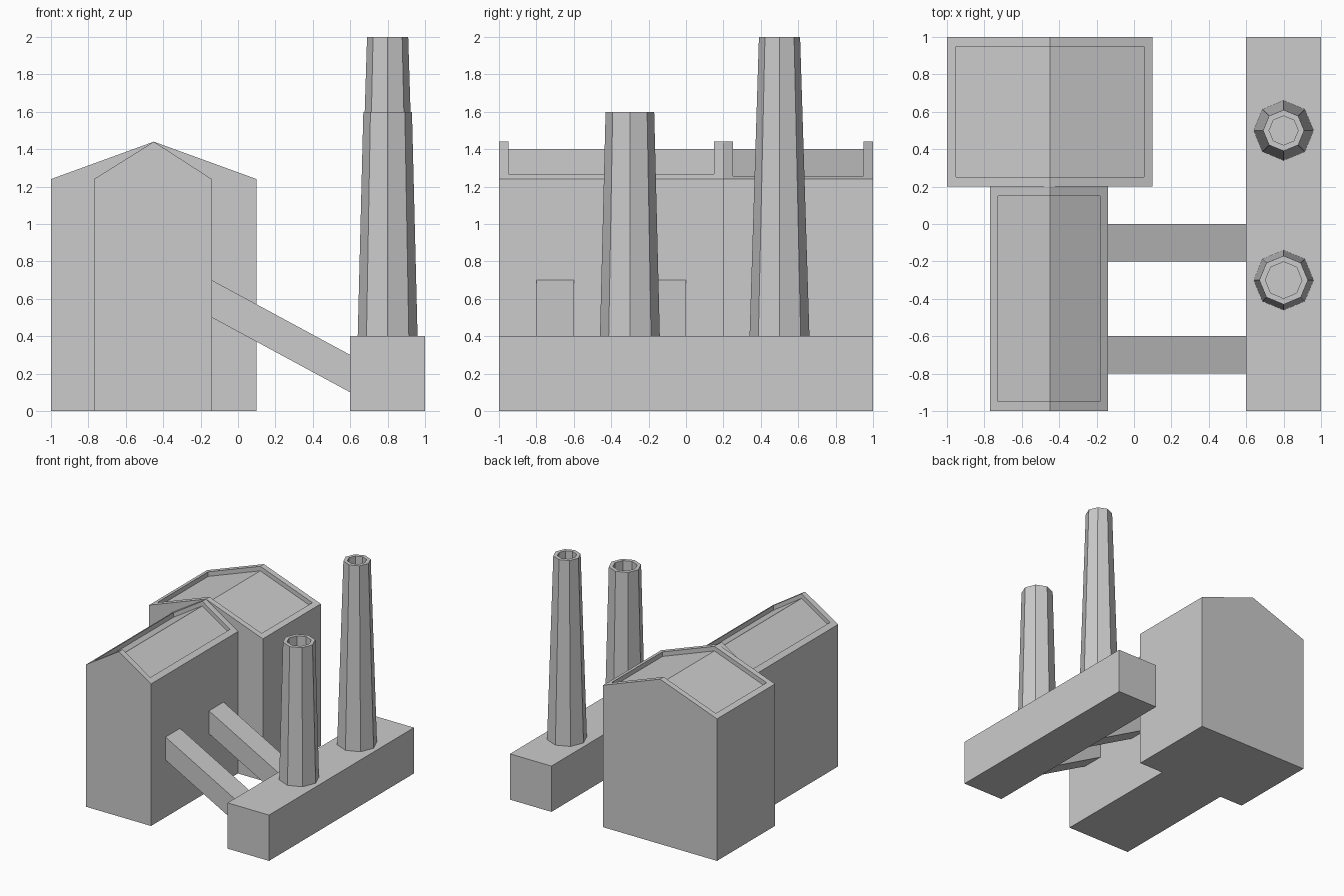
import bpy, bmesh
from math import cos, sin, pi
from mathutils import Vector

if "Cube" in bpy.data.objects:
    bpy.data.objects.remove(bpy.data.objects["Cube"])


def loft(bm, a, b):
    """Closed solid between two matching loops of points; returns the end cap at b."""
    va = [bm.verts.new(p) for p in a]
    vb = [bm.verts.new(p) for p in b]
    n = len(va)
    for i in range(n):
        j = (i + 1) % n
        bm.faces.new((va[i], va[j], vb[j], vb[i]))
    bm.faces.new(va[::-1])
    cap = bm.faces.new(vb)
    bmesh.ops.recalc_face_normals(bm, faces=bm.faces[:])
    return cap


def recess(bm, faces, rim, depth):
    """Inset faces to leave a rim, then sink them straight down."""
    for t in (rim, 0.0):
        bmesh.ops.inset_region(bm, faces=faces, thickness=t,
                               use_boundary=True, use_even_offset=True)
    verts = list({v for f in faces for v in f.verts})
    bmesh.ops.translate(bm, verts=verts, vec=Vector((0, 0, -depth)))


def finish(name, bm):
    mesh = bpy.data.meshes.new(name)
    bm.to_mesh(mesh)
    bm.free()
    obj = bpy.data.objects.new(name, mesh)
    bpy.context.collection.objects.link(obj)


def prism(name, profile, y0, y1, roof=False):
    """Extrude an x-z profile along y, optionally sinking its roof panels."""
    bm = bmesh.new()
    loft(bm, [(x, y0, z) for x, z in profile], [(x, y1, z) for x, z in profile])
    if roof:
        bm.normal_update()
        recess(bm, [f for f in bm.faces if f.normal.z > 0.3], 0.05, 0.04)
    finish(name, bm)


def gable(x0, x1):
    return [(x0, 0), (x1, 0), (x1, 1.24), (-0.45, 1.44), (x0, 1.24)]


def chimney(name, y, top, r_top):
    bm = bmesh.new()
    ring = lambda r, z: [(0.8 + r * cos(i * pi / 4), y + r * sin(i * pi / 4), z)
                         for i in range(8)]
    cap = loft(bm, ring(0.16, 0.4), ring(r_top, top))
    recess(bm, [cap], 0.03, 0.15)
    finish(name, bm)


# Gabled halls with sunken roof panels
prism("back_hall", gable(-1.0, 0.1), 0.2, 1.0, roof=True)
prism("front_hall", gable(-0.77, -0.14), -1.0, 0.2, roof=True)

# Long low block carrying the chimneys
prism("chimney_base", [(0.6, 0), (1, 0), (1, 0.4), (0.6, 0.4)], -1, 1)

# Sloping conveyors between hall and base
for i, y in enumerate((-0.8, -0.2)):
    prism(f"conveyor_{i + 1}",
          [(-0.14, 0.5), (0.6, 0.1), (0.6, 0.3), (-0.14, 0.7)], y, y + 0.2)

# Tapered eight-sided chimneys with hollow tops
chimney("short_chimney", -0.3, 1.6, 0.13)
chimney("tall_chimney", 0.5, 2.0, 0.11)
